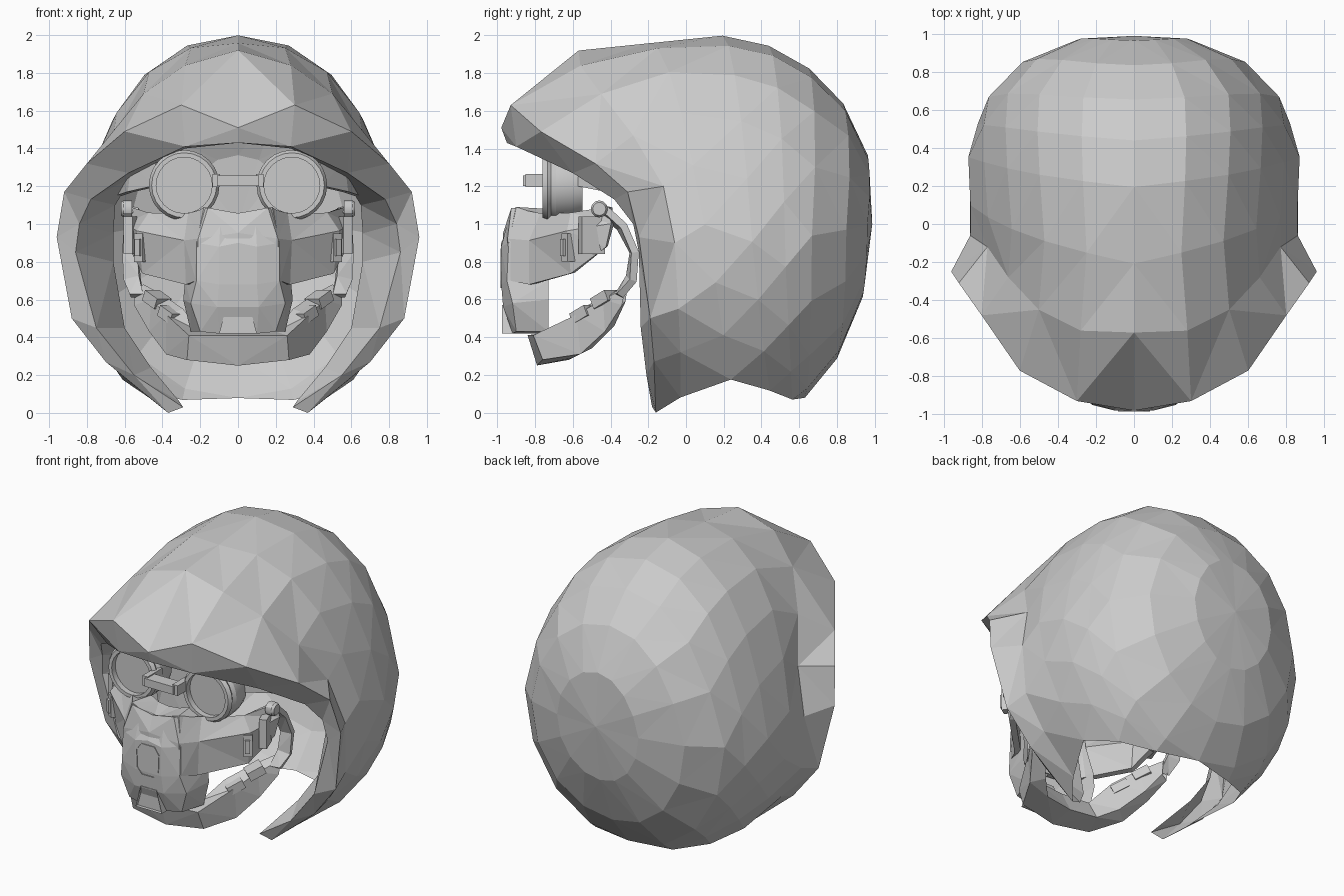
import bpy, bmesh, math
from mathutils import Vector

if "Cube" in bpy.data.objects:
    bpy.data.objects.remove(bpy.data.objects["Cube"])


def add_object(name, bm):
    bmesh.ops.recalc_face_normals(bm, faces=bm.faces)
    me = bpy.data.meshes.new(name)
    bm.to_mesh(me)
    bm.free()
    ob = bpy.data.objects.new(name, me)
    bpy.context.collection.objects.link(ob)
    return ob


def loft(name, rows, symmetric=True, thick=0, side=1):
    """Skin rows of points; symmetric rows start at x=0 and are mirrored."""
    bm = bmesh.new()
    grid = []
    for row in rows:
        row = [Vector(p) for p in row]
        if symmetric:
            row = [Vector((-p.x, p.y, p.z)) for p in row[:0:-1]] + row
        grid.append([bm.verts.new((p.x * side, p.y, p.z)) for p in row])
    for a, b in zip(grid, grid[1:]):
        for i in range(len(a) - 1):
            bm.faces.new((a[i], a[i + 1], b[i + 1], b[i]))
    bmesh.ops.remove_doubles(bm, verts=bm.verts, dist=0.002)
    bmesh.ops.triangulate(bm, faces=bm.faces)
    ob = add_object(name, bm)
    if thick:
        m = ob.modifiers.new("thickness", 'SOLIDIFY')
        m.thickness, m.offset = thick, 0
    return ob


def prism(name, outline, y0, y1, inset=0.0):
    """Extrude an x/z outline along y, optionally with a sunken front."""
    bm = bmesh.new()
    front = [bm.verts.new((x, y0, z)) for x, z in outline]
    back = [bm.verts.new((x, y1, z)) for x, z in outline]
    n = len(outline)
    for i in range(n):
        bm.faces.new((front[i], front[(i + 1) % n], back[(i + 1) % n], back[i]))
    f = bm.faces.new(front)
    bm.faces.new(back)
    if inset:
        bmesh.ops.inset_individual(bm, faces=[f], thickness=inset)
        bmesh.ops.translate(bm, verts=f.verts, vec=(0, inset * 1.2, 0))
    return add_object(name, bm)


def box(name, loc, size, rot=(0, 0, 0)):
    bm = bmesh.new()
    bmesh.ops.create_cube(bm, size=1)
    bmesh.ops.scale(bm, verts=bm.verts, vec=size)
    ob = add_object(name, bm)
    ob.location = loc
    ob.rotation_euler = [math.radians(a) for a in rot]
    return ob


def lathe_y(name, profile, loc, seg=24):
    """Spin (radius, y) points around an axis along y."""
    bm = bmesh.new()
    vs = [bm.verts.new((r, y, 0)) for r, y in profile]
    es = [bm.edges.new(p) for p in zip(vs, vs[1:])]
    bmesh.ops.spin(bm, geom=vs + es, cent=(0, 0, 0), axis=(0, 1, 0),
                   angle=math.tau, steps=seg)
    bmesh.ops.remove_doubles(bm, verts=bm.verts, dist=0.001)
    ob = add_object(name, bm)
    ob.location = loc
    ob.data.shade_smooth()
    ob.data.set_sharp_from_angle(angle=math.radians(30))
    return ob


def skull_point(theta, alpha):
    """Point on the squarish skull; theta from the back pole, alpha from the top."""
    t, a = math.radians(theta), math.radians(alpha)
    x, y, z = math.sin(t) * math.sin(a), math.cos(t), math.sin(t) * math.cos(a)
    r = 1 / math.sqrt((abs(x) ** 2.5 + abs(y) ** 2.5) ** (2 / 2.5) + z * z)
    x, y, z = x * r, y * r, z * r
    hump = max(z, 0) * (1 - max(z, 0))
    return (x * .88 * (1 - .25 * hump),
            .15 + y * (.838 * (1 + .15 * hump) if y > 0 else 1.3),
            .9 + z * (1.1 if z > 0 else 1.01) + .1 * max(y, 0) ** 2 * min(1, 1 + z))


# Hood: folded brim arches, then skull arches closing to a pole at the back
lip = [(0, -.75, 1.43), (.28, -.70, 1.40), (.56, -.38, 1.25), (.65, -.1, 1.1), (.66, 0, .95),
       (.66, .03, .8), (.6, .03, .45), (.46, 0, .24), (.31, -.12, .06)]
edge = [(0, -.95, 1.43), (.28, -.90, 1.41), (.58, -.60, 1.27), (.78, -.38, 1.13), (.84, -.28, 1.0),
        (.86, -.25, .85), (.75, -.24, .45), (.55, -.21, .2), (.29, -.18, .03)]
crest = [(0, -.98, 1.51), (.3, -.93, 1.63), (.6, -.77, 1.49), (.8, -.48, 1.32), (.92, -.31, 1.17),
         (.96, -.25, .93), (.88, -.19, .5), (.7, -.17, .27), (.37, -.16, 0)]
brow = [(0, -.57, 1.92), (.28, -.56, 1.84), (.5, -.45, 1.69), (.66, -.28, 1.47), (.77, -.12, 1.2),
        (.86, -.06, .9), (.85, -.04, .55), (.71, -.03, .32), (.47, -.03, .08)]
rows = [lip, edge, crest, brow]
for top, bottom, sweep in [(106, 84, 136), (87, 70, 144), (70, 61, 158), (54, 55, 180),
                           (38, 39, 180), (20, 20, 180), (0, 0, 180)]:
    rows.append([skull_point(top + (bottom - top) * k / 8, sweep * k / 8) for k in range(9)])
loft("hood", rows)

# Goggles
lens = [(0, -.72), (.148, -.72), (.148, -.76), (.172, -.76), (.187, -.735), (.174, -.715),
        (.187, -.69), (.182, -.61), (.165, -.55), (0, -.55)]
for s in (1, -1):
    lathe_y("goggle_lens", lens, (s * .285, 0, 1.205))
    box("goggle_bridge_end", (s * .115, -.77, 1.23), (.04, .16, .07))
    loft("goggle_strap", [[(.42, -.57, 1.35), (.55, -.42, 1.34), (.62, -.2, 1.3)],
                          [(.44, -.57, 1.2), (.57, -.42, 1.17), (.63, -.2, 1.15)]],
         symmetric=False, thick=.03, side=s)
box("goggle_bridge", (0, -.82, 1.23), (.22, .09, .055))

# Mask: wide cheek shell plus central snout
loft("mask_cheeks", [
    [(0, -.91, 1.05), (.15, -.91, 1.08), (.25, -.76, 1.05), (.46, -.6, 1.05), (.56, -.40, 1.09)],
    [(0, -.95, .95), (.2, -.93, .92), (.27, -.82, .91), (.52, -.62, .96), (.58, -.39, 1.0)],
    [(0, -.95, .7), (.21, -.92, .7), (.26, -.82, .68), (.49, -.6, .74), (.56, -.42, .88)]],
    thick=.04)
loft("mask_snout", [
    [(0, -.75, 1.05), (.08, -.75, 1.06), (.15, -.73, 1.08), (.18, -.7, 1.06)],
    [(0, -.92, 1.03), (.09, -.93, 1.07), (.18, -.90, 1.09), (.24, -.78, 1.05)],
    [(0, -.98, .9), (.1, -.98, .88), (.22, -.94, .9), (.26, -.78, .9)],
    [(0, -.98, .68), (.1, -.98, .68), (.22, -.95, .7), (.28, -.73, .7)],
    [(0, -.97, .56), (.11, -.97, .56), (.25, -.92, .58), (.29, -.73, .6)],
    [(0, -.92, .42), (.1, -.92, .42), (.2, -.9, .43), (.25, -.73, .43)],
    [(0, -.75, .42), (.1, -.75, .42), (.17, -.74, .43), (.2, -.73, .43)]])
prism("snout_port", [(-.05, .87), (.05, .87), (.085, .82), (.08, .7), (.045, .66),
                     (-.045, .66), (-.08, .7), (-.085, .82)], -.985, -.93, .018)
prism("snout_vent", [(-.06, .57), (.06, .57), (.1, .42), (-.1, .42)], -.975, -.85, .02)

# Jaw guard: closed band rising from the chin
jaw_top = [(0, -.70, .43), (.2, -.68, .43), (.29, -.56, .55), (.39, -.42, .62), (.5, -.31, .68)]
loft("jaw_guard", [
    jaw_top,
    [(0, -.84, .41), (.26, -.81, .41), (.38, -.58, .52), (.46, -.44, .6), (.55, -.32, .66)],
    [(0, -.79, .25), (.27, -.76, .28), (.38, -.56, .31), (.47, -.43, .43), (.55, -.34, .57)],
    [(0, -.62, .28), (.2, -.60, .29), (.3, -.5, .34), (.41, -.38, .46), (.5, -.32, .59)],
    jaw_top])

# Side fittings
for s in (1, -1):
    box("cheek_vent", (s * .515, -.625, .875), (.055, .05, .15), (0, 0, s * 35))
    box("cheek_vent_slot", (s * .52, -.64, .875), (.03, .05, .09), (0, 0, s * 35))
    box("cheek_clasp", (s * .56, -.5, .94), (.05, .13, .2), (0, 0, s * 20))
    for i, (x, y, z) in enumerate([(.35, -.54, .52), (.43, -.43, .6)]):
        box(f"jaw_link_{i + 1}", (s * x, y, z), (.11, .1, .06), (0, s * -25, s * 50))
    # Flat strut from the jaw up to the hinge
    loft("jaw_strut", [[(.5, -.36, .62), (.52, -.3, .72), (.53, -.28, .85), (.53, -.35, .98), (.53, -.45, 1.07)],
                       [(.57, -.35, .62), (.6, -.28, .7), (.61, -.27, .85), (.6, -.33, .99), (.6, -.44, 1.09)]],
         symmetric=False, thick=.04, side=s)
    hinge = lathe_y("hinge_knob", [(0, -.03), (.035, -.03), (.045, -.015), (.045, .03), (0, .03)],
                    (s * .59, -.46, 1.08), 12)
    hinge.rotation_euler[2] = s * math.pi / 2
